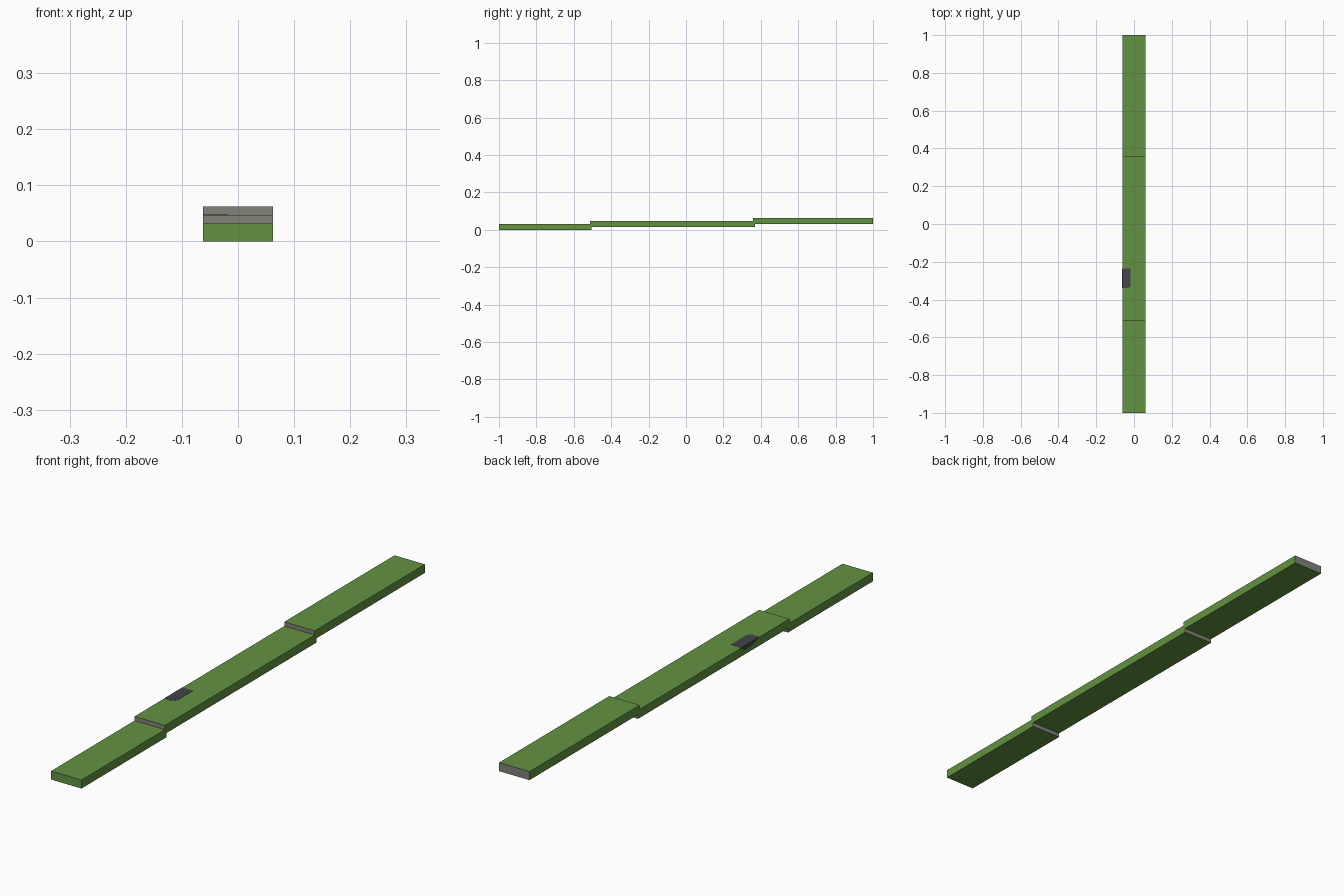
import bpy
import bmesh

cube = bpy.data.objects.get("Cube")
if cube:
    bpy.data.objects.remove(cube, do_unlink=True)


def material(name, rgb):
    mat = bpy.data.materials.new(name)
    mat.use_nodes = True
    mat.diffuse_color = (*rgb, 1)
    mat.node_tree.nodes["Principled BSDF"].inputs["Base Color"].default_value = (*rgb, 1)
    return mat


GREEN = material("leaf_green", (0.125, 0.29, 0.054))
GREY = material("stone_grey", (0.227, 0.227, 0.195))
DARK = material("charcoal", (0.055, 0.058, 0.072))

HALF = 0.062      # half width of every slab
THICK = 0.0315    # thickness of every slab


def finish(name, bm, mats):
    mesh = bpy.data.meshes.new(name)
    bm.to_mesh(mesh)
    bm.free()
    for mat in mats:
        mesh.materials.append(mat)
    obj = bpy.data.objects.new(name, mesh)
    bpy.context.collection.objects.link(obj)
    return obj


def slab(name, y0, y1, z0, count, green_front=False):
    """Row of touching blocks: green all round, grey on the end faces."""
    bm = bmesh.new()
    step = (y1 - y0) / count
    for i in range(count):
        made = bmesh.ops.create_cube(bm, size=1)["verts"]
        bmesh.ops.scale(bm, vec=(2 * HALF, step, THICK), verts=made)
        bmesh.ops.translate(bm, vec=(0, y0 + (i + 0.5) * step, z0 + THICK / 2), verts=made)
    bm.normal_update()
    for face in bm.faces:
        at_front = face.calc_center_median().y < y0 + 0.001
        if abs(face.normal.y) > 0.9 and not (green_front and at_front):
            face.material_index = 1
    return finish(name, bm, (GREEN, GREY))


def plate(name, points, offset):
    """Thin dark plate: a flat outline extruded by a small offset."""
    bm = bmesh.new()
    face = bm.faces.new([bm.verts.new(p) for p in points])
    grown = bmesh.ops.extrude_face_region(bm, geom=[face])["geom"]
    bmesh.ops.translate(bm, vec=offset,
                        verts=[v for v in grown if isinstance(v, bmesh.types.BMVert)])
    bmesh.ops.recalc_face_normals(bm, faces=bm.faces)
    return finish(name, bm, (DARK,))


# Three stepped slabs, each half a thickness above the last
slab("lower_slab", -1.0, -0.505, 0.0, 4, green_front=True)
slab("middle_slab", -0.514, 0.368, 0.0155, 7)
slab("upper_slab", 0.358, 1.0, 0.031, 5)

# Dark patch that wraps over the edge of the middle slab
top = 0.0155 + THICK
front, back, inner = -0.34, -0.235, -0.018
plate("patch_top",
      [(-HALF, front, top), (inner - 0.012, front, top), (inner, front + 0.015, top),
       (inner, back, top), (-HALF, back, top)], (0, 0, 0.0008))
plate("patch_side",
      [(-HALF, front, top), (-HALF, back, top),
       (-HALF, back - 0.02, top - 0.016), (-HALF, front + 0.035, top - 0.012)],
      (-0.0008, 0, 0))
